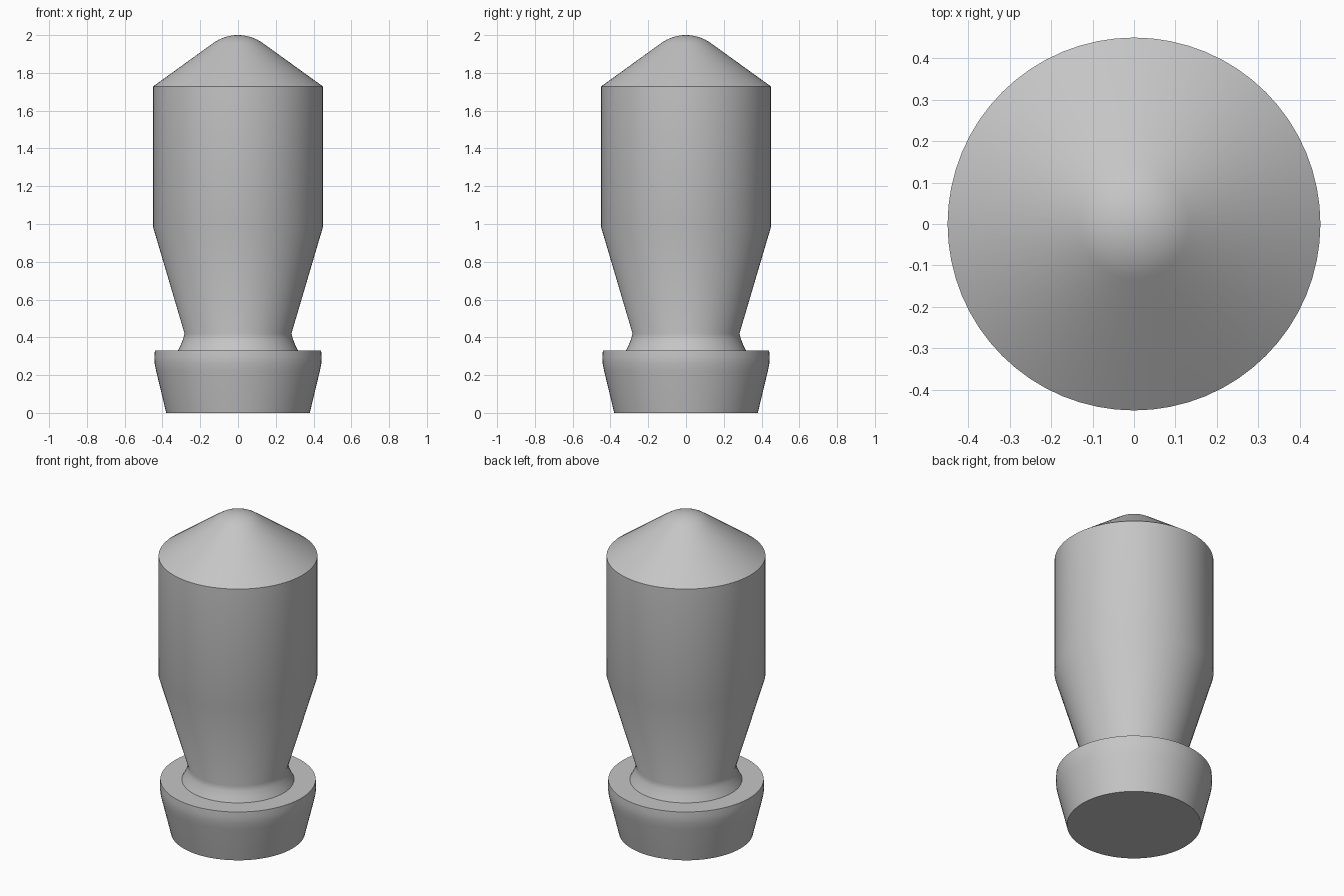
import bpy
import bmesh
from math import sin, cos, tau, radians

cube = bpy.data.objects.get("Cube")
if cube:
    bpy.data.objects.remove(cube, do_unlink=True)

# Single plain grey finish
grey = bpy.data.materials.new("plain grey")
grey.use_nodes = True
colour = (0.56, 0.56, 0.56, 1)
grey.diffuse_color = colour
grey.node_tree.nodes["Principled BSDF"].inputs["Base Color"].default_value = colour


def lathe(name, profile, segments=64):
    """Revolve (radius, height) points, listed bottom to top, about z."""
    bm = bmesh.new()
    verts = [bm.verts.new((r, 0, z)) for r, z in profile]
    edges = [bm.edges.new(pair) for pair in zip(verts, verts[1:])]
    bmesh.ops.spin(bm, geom=verts + edges, cent=(0, 0, 0), axis=(0, 0, 1),
                   angle=tau, steps=segments, use_merge=False)
    bmesh.ops.remove_doubles(bm, verts=bm.verts, dist=0.0005)
    bmesh.ops.recalc_face_normals(bm, faces=bm.faces)
    # An open shell can be oriented inward: check one steep outer face
    side = max(bm.faces, key=lambda f: f.calc_center_median().xy.length)
    if side.normal.xy.dot(side.calc_center_median().xy) < 0:
        bmesh.ops.reverse_faces(bm, faces=bm.faces)
    mesh = bpy.data.meshes.new(name)
    bm.to_mesh(mesh)
    bm.free()
    mesh.materials.append(grey)
    obj = bpy.data.objects.new(name, mesh)
    bpy.context.collection.objects.link(obj)
    bpy.ops.object.select_all(action="DESELECT")
    obj.select_set(True)
    bpy.context.view_layer.objects.active = obj
    bpy.ops.object.shade_smooth_by_angle(angle=radians(45))
    return obj


seam = (0.318, 0.33)

# Foot: flared disc with a flat ledge on top
lathe("base", [(0, 0), (0.38, 0), (0.433, 0.22), (0.441, 0.26),
               (0.443, 0.295), (0.44, 0.33), seam])

# Neck, tapered barrel and cone, with a rounded tip tangent to the cone
tip_radius, cone_angle, steps = 0.225, radians(36.5), 8
tip = [(tip_radius * sin(a), 2 - tip_radius * (1 - cos(a)))
       for a in (cone_angle * (1 - i / steps) for i in range(steps + 1))]
lathe("body", [seam, (0.303, 0.36), (0.291, 0.39), (0.283, 0.42),
               (0.45, 0.985), (0.45, 1.728)] + tip)
